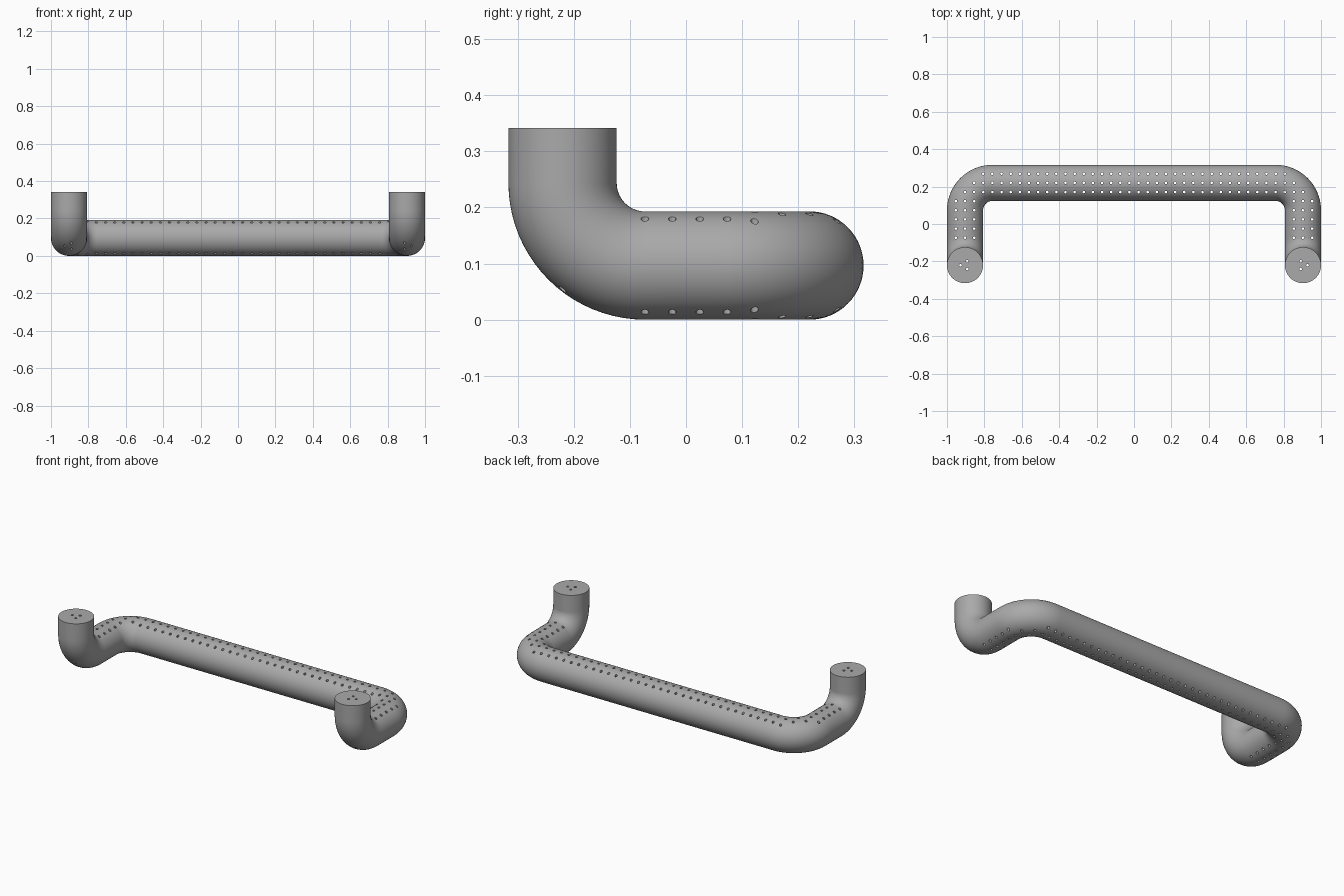
import bpy, bmesh, math
from mathutils import Vector, Matrix

if "Cube" in bpy.data.objects:
    bpy.data.objects.remove(bpy.data.objects["Cube"])

R = 0.0965                 # tube radius
BEND = 0.147               # centreline bend radius
X, Y, TOP = 1 - R, 0.22, 0.342
STEP = X / 18.5            # hole grid pitch
HOLE = 0.007
SIDES = 64

grey = bpy.data.materials.new("light grey")
grey.use_nodes = True
colour = (0.4, 0.4, 0.4, 1)
grey.diffuse_color = colour
grey.node_tree.nodes["Principled BSDF"].inputs["Base Color"].default_value = colour


def make_object(name, bm):
    bmesh.ops.recalc_face_normals(bm, faces=bm.faces)
    mesh = bpy.data.meshes.new(name)
    bm.to_mesh(mesh)
    bm.free()
    mesh.materials.append(grey)
    obj = bpy.data.objects.new(name, mesh)
    bpy.context.collection.objects.link(obj)
    return obj


def arc(corner, d_in, d_out, n=20):
    """Points of a quarter bend, with the tangent at each point."""
    centre = corner - BEND * d_in + BEND * d_out
    for i in range(n + 1):
        a = math.pi / 2 * i / n
        yield (centre + BEND * (d_in * math.sin(a) - d_out * math.cos(a)),
               d_in * math.cos(a) + d_out * math.sin(a))


def straight(a, b, n):
    return [(a.lerp(b, i / n), (b - a).normalized()) for i in range(1, n)]


# Centreline: down one end, back, across, forward and up the other end
down, up = Vector((0, 0, -1)), Vector((0, 0, 1))
back, front = Vector((0, 1, 0)), Vector((0, -1, 0))
left, right = Vector((1, 0, 0)), Vector((-1, 0, 0))
bends = [arc(Vector((-X, -Y, R)), down, back), arc(Vector((-X, Y, R)), back, left),
         arc(Vector((X, Y, R)), left, front), arc(Vector((X, -Y, R)), front, up)]
path = [(Vector((-X, -Y, TOP)), down)]
for bend, pieces in zip(bends, (2, 4, 36, 4)):
    bend = list(bend)
    path += straight(path[-1][0], bend[0][0], pieces) + bend
path.append((Vector((X, -Y, TOP)), up))

# Sweep a circle along the centreline
bm = bmesh.new()
rings, side, old = [], Vector((1, 0, 0)), path[0][1]
for point, tangent in path:
    side = old.rotation_difference(tangent) @ side
    other = tangent.cross(side)
    old = tangent
    rings.append([bm.verts.new(point + R * (side * math.cos(a) + other * math.sin(a)))
                  for a in (2 * math.pi * k / SIDES for k in range(SIDES))])
for r0, r1 in zip(rings, rings[1:]):
    for k in range(SIDES):
        m = (k + 1) % SIDES
        bm.faces.new((r0[k], r0[m], r1[m], r1[k]))
bm.faces.new(rings[0])
bm.faces.new(rings[-1])
tube = make_object("bent_tube", bm)


def offset(x, y):
    """Distance in plan from the centreline of the right-angle run."""
    cx, cy = X - BEND, Y - BEND
    if x > cx and y > cy:
        return abs(math.hypot(x - cx, y - cy) - BEND)
    return abs(y - Y) if x <= cx else abs(x - X)


# Vertical through holes: three rows along the run, three in each end
spots = []
for i in range(20):
    for j in range(-2, 6):
        x, y = (i + 0.5) * STEP, (j + 0.5) * STEP
        if offset(x, y) < 0.06:
            spots.append((x, y))
for k in range(3):
    a = 2 * math.pi * k / 3
    spots.append((X + 0.024 * math.cos(a), -Y + 0.024 * math.sin(a)))

bm = bmesh.new()
for x, y in spots:
    for s in (-1, 1):
        bmesh.ops.create_cone(bm, cap_ends=True, segments=12, radius1=HOLE, radius2=HOLE,
                              depth=1, matrix=Matrix.Translation((s * x, y, 0.2)))
cutter = make_object("hole_cutter", bm)
cutter.hide_render = True

cut = tube.modifiers.new("holes", 'BOOLEAN')
cut.operation = 'DIFFERENCE'
cut.solver = 'EXACT'
cut.object = cutter
bpy.ops.object.select_all(action='DESELECT')
tube.select_set(True)
bpy.context.view_layer.objects.active = tube
bpy.ops.object.modifier_apply(modifier=cut.name)
bpy.data.objects.remove(cutter)
bpy.ops.object.shade_smooth_by_angle(angle=math.radians(30))
